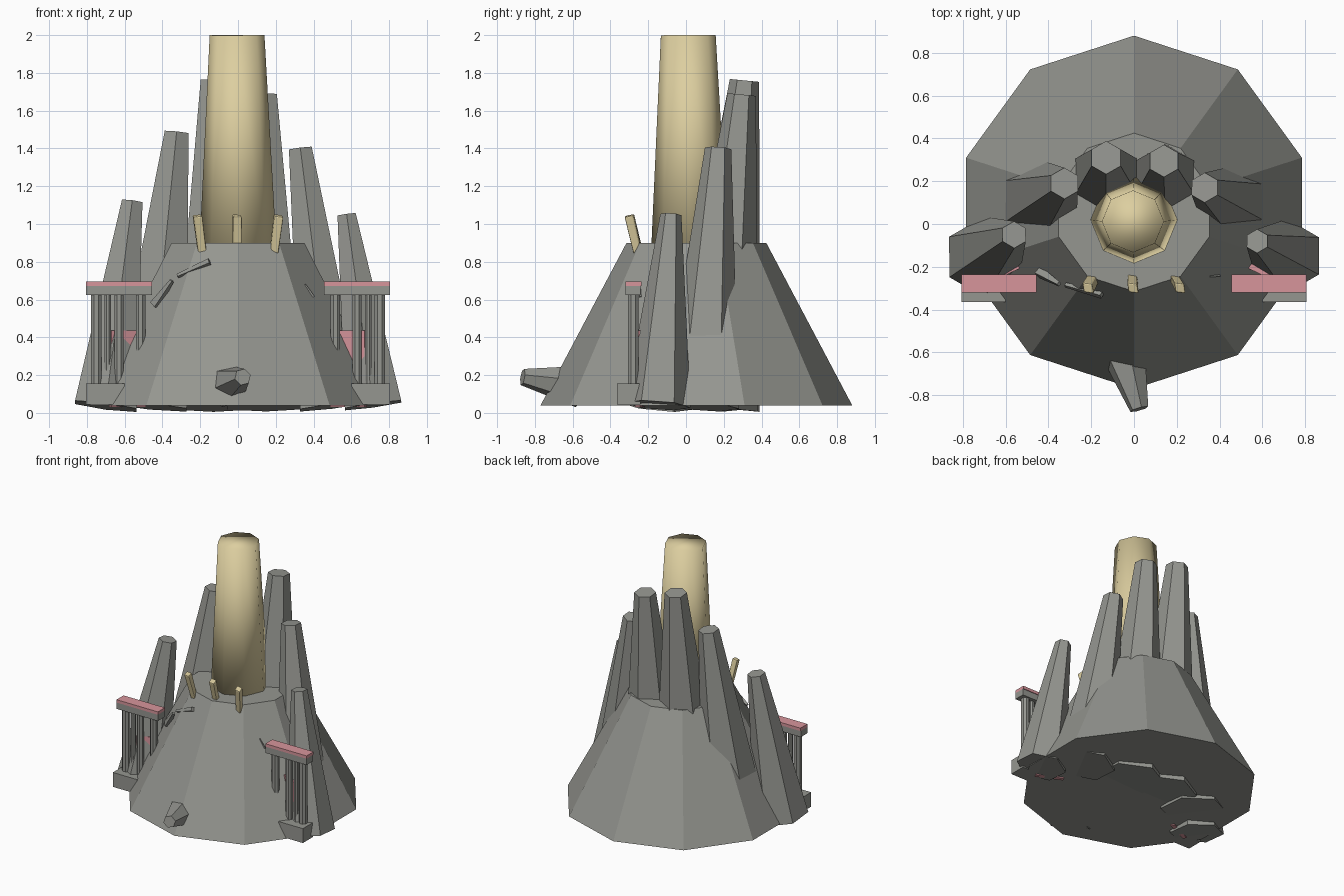
import bpy
import math
from mathutils import Vector

cube = bpy.data.objects.get("Cube")
if cube:
    bpy.data.objects.remove(cube, do_unlink=True)


def material(name, color):
    mat = bpy.data.materials.new(name)
    mat.use_nodes = True
    mat.diffuse_color = (*color, 1)
    mat.node_tree.nodes["Principled BSDF"].inputs["Base Color"].default_value = (*color, 1)
    return mat


STONE = material("stone grey", (0.30, 0.305, 0.28))
BONE = material("pale sand", (0.72, 0.62, 0.35))
ROSE = material("dusty rose", (0.68, 0.30, 0.33))


def finish(name, mat):
    obj = bpy.context.object
    obj.name = name
    obj.data.materials.append(mat)
    return obj


def frustum(name, mat, start, end, r1, r2, sides, spin=0):
    """Tapered prism running from start to end."""
    start, end = Vector(start), Vector(end)
    axis = end - start
    bpy.ops.mesh.primitive_cone_add(vertices=sides, radius1=r1, radius2=r2,
                                    depth=axis.length, location=(start + end) / 2)
    obj = finish(name, mat)
    obj.rotation_mode = 'QUATERNION'
    turn = Vector((0, 0, 1)).rotation_difference(axis)
    spin_quat = Vector((0, 1, 0)).rotation_difference(
        Vector((-math.sin(spin), math.cos(spin), 0)))
    obj.rotation_quaternion = turn @ spin_quat
    return obj


def box(name, mat, low, high):
    low, high = Vector(low), Vector(high)
    bpy.ops.mesh.primitive_cube_add(size=1, location=(low + high) / 2)
    obj = finish(name, mat)
    obj.scale = high - low
    return obj


# Ten-sided rock mound
frustum("mound", STONE, (0, 0.055, 0.04), (0, 0.055, 0.9), 0.825, 0.37, 10)

# Smooth central tower
tower = frustum("tower", BONE, (0, 0.02, 0.85), (-0.005, 0.012, 2.0), 0.205, 0.145, 8)
bpy.ops.object.shade_smooth()

# Hexagonal spires: base centre, top centre, base radius, top radius
spires = [
    ((-0.13, 0.14, 0.03), (-0.13, 0.31, 1.76), 0.25, 0.078),
    ((0.15, 0.14, 0.03), (0.14, 0.295, 1.685), 0.24, 0.076),
    ((-0.47, 0.08, 0.035), (-0.325, 0.19, 1.485), 0.23, 0.073),
    ((0.50, 0.08, 0.035), (0.33, 0.17, 1.40), 0.2, 0.07),
    ((-0.70, -0.155, 0.035), (-0.56, -0.05, 1.12), 0.19, 0.063),
    ((0.715, -0.15, 0.04), (0.575, -0.08, 1.05), 0.174, 0.056),
]
for i, (base, top, r1, r2) in enumerate(spires):
    frustum(f"spire_{i + 1}", STONE, base, top, r1, r2, 6)

# Porches on both sides, each with a capped beam, posts, plinth and panel
for side, label in ((-1, "right"), (1, "left")):
    def span(x1, x2):
        return min(side * x1, side * x2), max(side * x1, side * x2)

    a, b = span(0.455, 0.805)
    box(label + "_porch_cap", ROSE, (a, -0.32, 0.673), (b, -0.235, 0.695))
    box(label + "_porch_beam", STONE, (a, -0.32, 0.625), (b, -0.24, 0.673))
    a, b = span(0.60, 0.805)
    box(label + "_plinth", STONE, (a, -0.365, 0.045), (b, -0.24, 0.155))
    for n, (x, r) in enumerate(((0.515, 0.028), (0.63, 0.026), (0.69, 0.018), (0.75, 0.03))):
        frustum(f"{label}_post_{n + 1}", STONE, (side * x, -0.28, 0.1 if n else 0.3),
                (side * x, -0.28, 0.64), r, r, 8, math.pi / 8)
    panel = box(label + "_panel", ROSE, (side * 0.585 - 0.1, -0.23, 0.032),
                (side * 0.585 + 0.1, -0.2, 0.435))
    panel.rotation_euler.z = -side * math.radians(25)

# Three leaning teeth on the front rim
for label, x, lean, low in (("right", -0.19, -0.025, 0.85), ("middle", -0.005, 0, 0.87),
                            ("left", 0.19, 0.025, 0.85)):
    tooth = frustum(label + "_tooth", BONE, (x, -0.255, low), (x + lean, -0.3, 1.045),
                    0.034, 0.038, 4, math.pi / 4)
    tooth.scale.x = 0.75
    bevel = tooth.modifiers.new("soft edges", 'BEVEL')
    bevel.width = 0.008
    bevel.segments = 2

# Stubby rock snout at the front foot
frustum("snout", STONE, (-0.06, -0.56, 0.14), (0.025, -0.865, 0.19), 0.115, 0.045, 6)

# Thin stone shards on the slope
frustum("long_shard", STONE, (-0.32, -0.285, 0.725), (-0.15, -0.33, 0.8), 0.012, 0.02, 4)
frustum("broad_shard", STONE, (-0.44, -0.225, 0.57), (-0.35, -0.28, 0.70), 0.03, 0.012, 4)
frustum("small_shard", STONE, (0.39, -0.235, 0.61), (0.355, -0.245, 0.68), 0.02, 0.005, 3)
